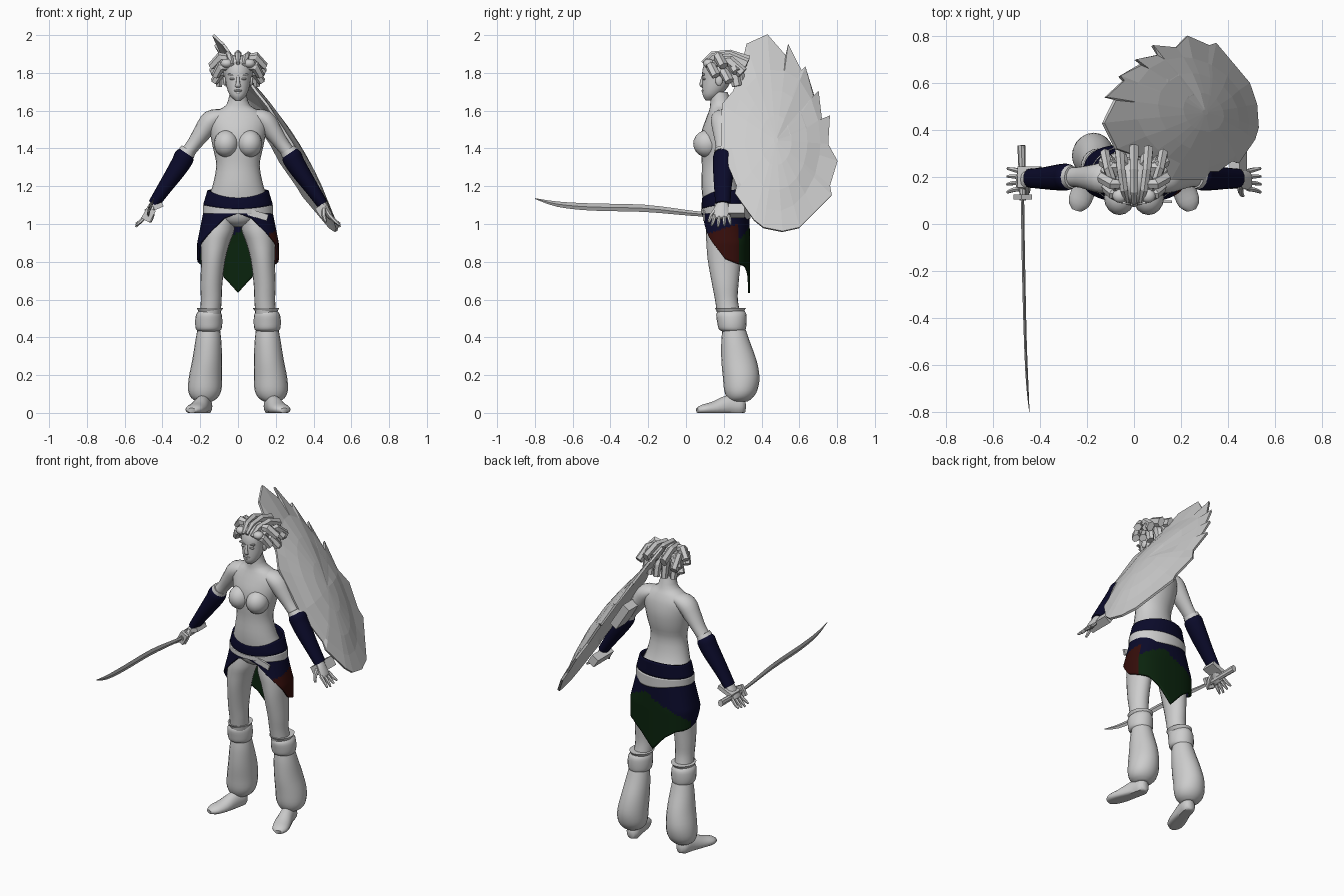
import bpy, bmesh, math
from mathutils import Vector, Matrix

if "Cube" in bpy.data.objects:
    bpy.data.objects.remove(bpy.data.objects["Cube"], do_unlink=True)


def material(name, colour):
    mat = bpy.data.materials.new(name)
    mat.use_nodes = True
    mat.diffuse_color = (*colour, 1)
    mat.node_tree.nodes["Principled BSDF"].inputs["Base Color"].default_value = (*colour, 1)
    return mat


PALE = material("pale grey", (.61, .61, .61))
STEEL = material("steel grey", (.46, .46, .46))
NAVY = material("navy cloth", (.003, .003, .023))
RED = material("dark red cloth", (.035, .004, .003))
GREEN = material("dark green cloth", (.003, .017, .004))
UP = (0, 0, 1)


def finish(name, bm, mats, smooth=True, thickness=0):
    """Turn a bmesh into a named, shaded object."""
    bmesh.ops.recalc_face_normals(bm, faces=bm.faces)
    mesh = bpy.data.meshes.new(name)
    bm.to_mesh(mesh)
    bm.free()
    obj = bpy.data.objects.new(name, mesh)
    bpy.context.collection.objects.link(obj)
    for mat in mats:
        mesh.materials.append(mat)
    if thickness:
        mod = obj.modifiers.new("thickness", "SOLIDIFY")
        mod.thickness = thickness
        mod.offset = 0
    if smooth:
        bpy.ops.object.select_all(action="DESELECT")
        obj.select_set(True)
        bpy.context.view_layer.objects.active = obj
        bpy.ops.object.shade_smooth_by_angle(angle=math.radians(50))
    return obj


def skin_rings(bm, rows, closed_ends):
    """Bridge successive loops of vertices."""
    for low, high in zip(rows, rows[1:]):
        count = len(low)
        for i in range(count):
            j = (i + 1) % count
            bm.faces.new((low[i], low[j], high[j], high[i]))
    if closed_ends:
        bm.faces.new(rows[0])
        bm.faces.new(rows[-1])


def tube(name, rings, mat=PALE, sides=16, ref=(0, 1, 0), axis=None, steps=3, smooth=True, flip=1):
    """Loft ellipses (x, y, z, radius, radius) along a softened path."""
    keys = [(r[0] * flip, *r[1:]) for r in rings]
    path = []
    for i in range(len(keys) - 1):
        a, b, c, d = (keys[max(0, min(len(keys) - 1, i + k))] for k in (-1, 0, 1, 2))
        for s in range(steps):
            t = s / steps
            path.append([q + t / 2 * (r - p + t * (2 * p - 5 * q + 4 * r - w + t * (3 * (q - r) + w - p)))
                         for p, q, r, w in zip(a, b, c, d)])
    path.append(keys[-1])
    bm = bmesh.new()
    rows = []
    for i, ring in enumerate(path):
        ahead, behind = path[min(i + 1, len(path) - 1)], path[max(i - 1, 0)]
        tangent = Vector(axis) if axis else (Vector(ahead[:3]) - Vector(behind[:3])).normalized()
        side = tangent.cross(Vector(ref)).normalized()
        other = side.cross(tangent)
        row = []
        for k in range(sides):
            a = math.tau * k / sides
            co = Vector(ring[:3]) + side * ring[3] * math.cos(a) + other * ring[4] * math.sin(a)
            co.z = max(co.z, 0)
            row.append(bm.verts.new(co))
        rows.append(row)
    skin_rings(bm, rows, True)
    return finish(name, bm, [mat], smooth)


def block(name, centre, size, turn=0):
    bm = bmesh.new()
    matrix = Matrix.Translation(centre) @ Matrix.Rotation(turn, 4, "Y") @ Matrix.Diagonal((*size, 1))
    bmesh.ops.create_cube(bm, size=1, matrix=matrix)
    return finish(name, bm, [PALE], False)


def ball(name, centre, radii):
    bm = bmesh.new()
    matrix = Matrix.Translation(centre) @ Matrix.Diagonal((*radii, 1))
    bmesh.ops.create_uvsphere(bm, u_segments=16, v_segments=10, radius=1, matrix=matrix)
    return finish(name, bm, [PALE])


def wrap(name, low, high, radii, mats, paint=None, rows=8, count=72):
    """Cloth around the hips; the angle runs from the back towards +x."""
    bm = bmesh.new()
    loops = []
    for r in range(rows + 1):
        loop = []
        for k in range(count):
            a = math.tau * k / count - math.pi
            z = high(a) + (low(a) - high(a)) * r / rows
            rx, ry = radii(a, z)
            loop.append(bm.verts.new((rx * math.sin(a), .21 + ry * math.cos(a), z)))
        loops.append(loop)
    skin_rings(bm, loops, False)
    if paint:
        for face in bm.faces:
            c = face.calc_center_median()
            face.material_index = paint(math.atan2(c.x / .2, (c.y - .21) / .12), c.z)
    return finish(name, bm, mats, thickness=.012)


# Torso, neck and head: height, depth centre, half width, half depth
def upright(name, rows):
    return tube(name, [(0, y, z, rx, ry) for z, y, rx, ry in rows], sides=24, axis=UP)


upright("torso", [(.985, .21, .02, .05), (1.02, .21, .12, .1), (1.1, .205, .163, .112), (1.2, .18, .135, .098),
                  (1.31, .172, .115, .088), (1.4, .178, .132, .1), (1.48, .183, .148, .103),
                  (1.55, .19, .155, .087), (1.595, .19, .12, .07), (1.63, .185, .062, .057), (1.7, .175, .043, .045)])
upright("head", [(1.655, .123, .016, .02), (1.68, .135, .042, .046), (1.72, .152, .059, .066),
                 (1.77, .165, .068, .079), (1.82, .172, .073, .084), (1.87, .175, .055, .065), (1.89, .175, .02, .02)])
tube("nose", [(0, .09, 1.785, .007, .006), (0, .083, 1.75, .01, .01), (0, .083, 1.73, .015, .009),
              (0, .09, 1.722, .008, .005)], sides=8, axis=UP)
ball("upper_lip", (0, .092, 1.706), (.022, .011, .006))
ball("lower_lip", (0, .096, 1.695), (.018, .011, .007))
for s in (1, -1):
    ball("breast", (s * .062, .112, 1.425), (.066, .074, .072))
    ball("eye", (s * .03, .096, 1.768), (.016, .009, .006))
    block("brow", (s * .032, .092, 1.79), (.04, .014, .008), turn=-s * .2)
    ball("ear", (s * .07, .175, 1.76), (.01, .02, .028))

# Hair: a cap with a few chunky locks swept back
ball("hair_cap", (0, .185, 1.815), (.084, .096, .084))
for i in range(5):
    f = (i - 2) / 2
    drop = .03 * f * f
    tube("crown_lock", [(.06 * f, .09 + drop, 1.85 - drop, .014, .01),
                        (.085 * f, .14 + drop, 1.89 - drop, .024, .018),
                        (.11 * f, .23, 1.895 - drop, .028, .02),
                        (.125 * f, .33 - drop, 1.86 - 2 * drop, .032, .022)],
         sides=6, ref=(1, 0, 0), steps=1, smooth=False)
    tube("back_lock", [(.075 * f, .25 - drop, 1.86, .024, .018), (.095 * f, .285 - drop, 1.8, .03, .02),
                       (.1 * f, .3 - drop, 1.73, .026, .018)],
         sides=6, ref=(1, 0, 0), steps=1, smooth=False)
for s in (1, -1):
    for y, z, reach in ((.13, 1.81, .12), (.17, 1.86, .14), (.2, 1.78, .125), (.24, 1.83, .135)):
        tube("side_lock", [(.05, y, z + .02, .018, .018), (.09, y, z + .025, .028, .026),
                           (reach, y + .03, z - .025, .022, .026)],
             sides=6, steps=1, smooth=False, flip=s)
    ball("forehead_curl", (s * .06, .12, 1.85), (.032, .03, .024))

# Arms, bracers and hands
for s in (1, -1):
    tube("upper_arm", [(.08, .195, 1.575, .035, .055), (.14, .195, 1.55, .054, .064), (.185, .197, 1.49, .049, .055),
                       (.235, .2, 1.42, .038, .044), (.29, .2, 1.35, .036, .042)], flip=s)
    tube("bracer", [(.272, .2, 1.378, .04, .046), (.283, .2, 1.36, .053, .056), (.3, .2, 1.325, .052, .057),
                    (.335, .198, 1.27, .047, .054), (.39, .195, 1.19, .038, .046),
                    (.447, .195, 1.105, .03, .04)], NAVY, flip=s)
    tube("bracer_trim", [(.262, .2, 1.393, .042, .048), (.274, .2, 1.375, .047, .052)], sides=12, steps=1, flip=s)
    tube("palm", [(.435, .195, 1.12, .022, .03), (.46, .19, 1.085, .02, .038), (.488, .185, 1.04, .016, .042),
                  (.495, .185, 1.03, .01, .038)], sides=10, flip=s)
    for k in range(4):
        y = .15 + .025 * k
        tip = .985 + .008 * abs(k - 1)
        tube("finger", [(.485, y, 1.045, .011, .011), (.515, y - .005 + .004 * k, 1.015, .01, .01),
                        (.54, y - .015 + .009 * k, tip, .006, .006)], sides=6, flip=s)
    tube("thumb", [(.455, .165, 1.085, .014, .014), (.455, .135, 1.045, .012, .012), (.465, .12, 1.01, .007, .007)],
         sides=6, flip=s)

# Legs, knee bands, baggy gaiters and shoes
for s in (1, -1):
    tube("thigh", [(.09, .205, 1.06, .07, .09), (.103, .205, .97, .084, .1), (.119, .204, .9, .076, .096),
                   (.131, .203, .81, .064, .088), (.141, .208, .68, .058, .07), (.142, .215, .59, .055, .06),
                   (.15, .235, .48, .055, .065)], sides=20, axis=UP, flip=s)
    tube("knee_rim", [(.148, .235, .555, .07, .082), (.15, .235, .535, .058, .07)], sides=20, axis=UP, steps=1, flip=s)
    tube("knee_band", [(.152, .24, .54, .055, .07), (.154, .24, .52, .068, .08), (.155, .243, .48, .072, .078),
                       (.155, .245, .445, .068, .072), (.155, .25, .432, .055, .06)], sides=20, axis=UP, flip=s)
    tube("gaiter", [(.155, .255, .44, .06, .062), (.157, .262, .38, .069, .075), (.163, .28, .28, .079, .093),
                    (.172, .292, .19, .088, .097), (.176, .29, .12, .088, .088), (.178, .285, .08, .07, .068),
                    (.178, .28, .06, .04, .045)], sides=20, axis=UP, flip=s)
    tube("shoe", [(.172, .315, .035, .02, .03), (.175, .29, .035, .04, .05), (.188, .23, .035, .042, .06),
                  (.212, .15, .022, .05, .04), (.235, .09, .018, .046, .026), (.245, .06, .012, .022, .014)],
         sides=16, ref=UP, flip=s)


# Hip cloth with a long pointed back, belt and sash
def hem(a):
    stops = [(0, .635), (.4, .73), (.7, .775), (1.1, .79), (1.6, .815), (2.2, .92), (2.75, 1.03), (3.2, 1.06)]
    for (a0, z0), (a1, z1) in zip(stops, stops[1:]):
        if abs(a) <= a1:
            return z0 + (z1 - z0) * (abs(a) - a0) / (a1 - a0)


def skirt_radii(a, z):
    flare = min(1, max(0, (1.08 - z) / .18))
    corner = 1 + .1 * flare * math.sin(2 * a) ** 2
    return (.174 + .036 * flare) * corner, (.118 + .006 * flare) * corner


def skirt_colour(a, z):
    if -1.25 < a < 1.05 and z < .99 - .1 * abs(a - .3):
        return 2
    return 1 if 1.05 < a < 2.5 and z < 1 - .04 * (a - 1) else 0


def front(a):
    return max(0, -math.cos(a)) ** 2


def back(a):
    return max(0, math.cos(a)) ** 2


wrap("hip_cloth", hem, lambda a: 1.085, skirt_radii, [NAVY, RED, GREEN], skirt_colour, rows=24, count=96)
wrap("belt", lambda a: 1.1 - .02 * front(a), lambda a: 1.178 - .04 * front(a) + .015 * back(a),
     lambda a, z: (.176 - .3 * max(0, z - 1.11), .121 - .1 * front(a) * max(0, z - 1.11)), [NAVY])
wrap("sash", lambda a: 1.055 - .03 * back(a - .5), lambda a: 1.1 - .02 * front(a), lambda a, z: (.18, .125), [PALE])
block("sash_flap", (.085, .095, 1.055), (.15, .012, .035), turn=.3)

# Ragged shield on the left arm: outline in depth and height
outline = [(.43, 2), (.53, 1.89), (.54, 1.95), (.61, 1.81), (.63, 1.83), (.68, 1.67), (.7, 1.7), (.72, 1.55),
           (.76, 1.57), (.75, 1.42), (.8, 1.33), (.76, 1.2), (.77, 1.15), (.68, 1.06), (.6, .98), (.51, .96),
           (.41, .98), (.36, 1.02), (.26, 1.16), (.27, 1.2), (.19, 1.39), (.19, 1.63), (.25, 1.7), (.28, 1.78),
           (.32, 1.95)]


def shield_point(y, z, scale):
    return 1.235 - .64 * z - .2 * y + .08 * (1 - scale * scale), y, z


bm = bmesh.new()
loops = [[bm.verts.new(shield_point(y, z, 1)) for y, z in outline]]
for scale in (.85, .6, .3, .04):
    loop = []
    for y, z in outline:
        a = math.atan2((z - 1.44) / .44, (y - .475) / .275)
        loop.append(bm.verts.new(shield_point(.475 + .275 * scale * math.cos(a),
                                              1.44 + .44 * scale * math.sin(a), scale)))
    loops.append(loop)
skin_rings(bm, loops, False)
bm.faces.new(loops[-1])
finish("shield", bm, [PALE], False, .014)
block("shield_arm_plate", (.235, .27, 1.42), (.05, .14, .17), turn=-.57)
block("shield_grip", (.445, .23, 1.07), (.05, .16, .06), turn=-.57)

# Curved sword in the right hand
tube("sword_blade", [(-.474, .12, 1.05, .006, .012), (-.474, .02, 1.058, .007, .014),
                     (-.47, -.22, 1.083, .007, .019), (-.463, -.5, 1.09, .006, .019),
                     (-.455, -.68, 1.105, .005, .014), (-.446, -.8, 1.135, .001, .002)],
     STEEL, sides=4, ref=UP, smooth=False)
tube("sword_handle", [(-.474, .1, 1.05, .014, .018), (-.476, .2, 1.05, .015, .018), (-.48, .335, 1.055, .017, .022)],
     sides=8, ref=UP, steps=1, smooth=False)
block("sword_guard", (-.474, .115, 1.05), (.05, .02, .07), turn=.5)
block("hand_plate", (-.445, .2, 1.085), (.1, .09, .025), turn=-.4)
